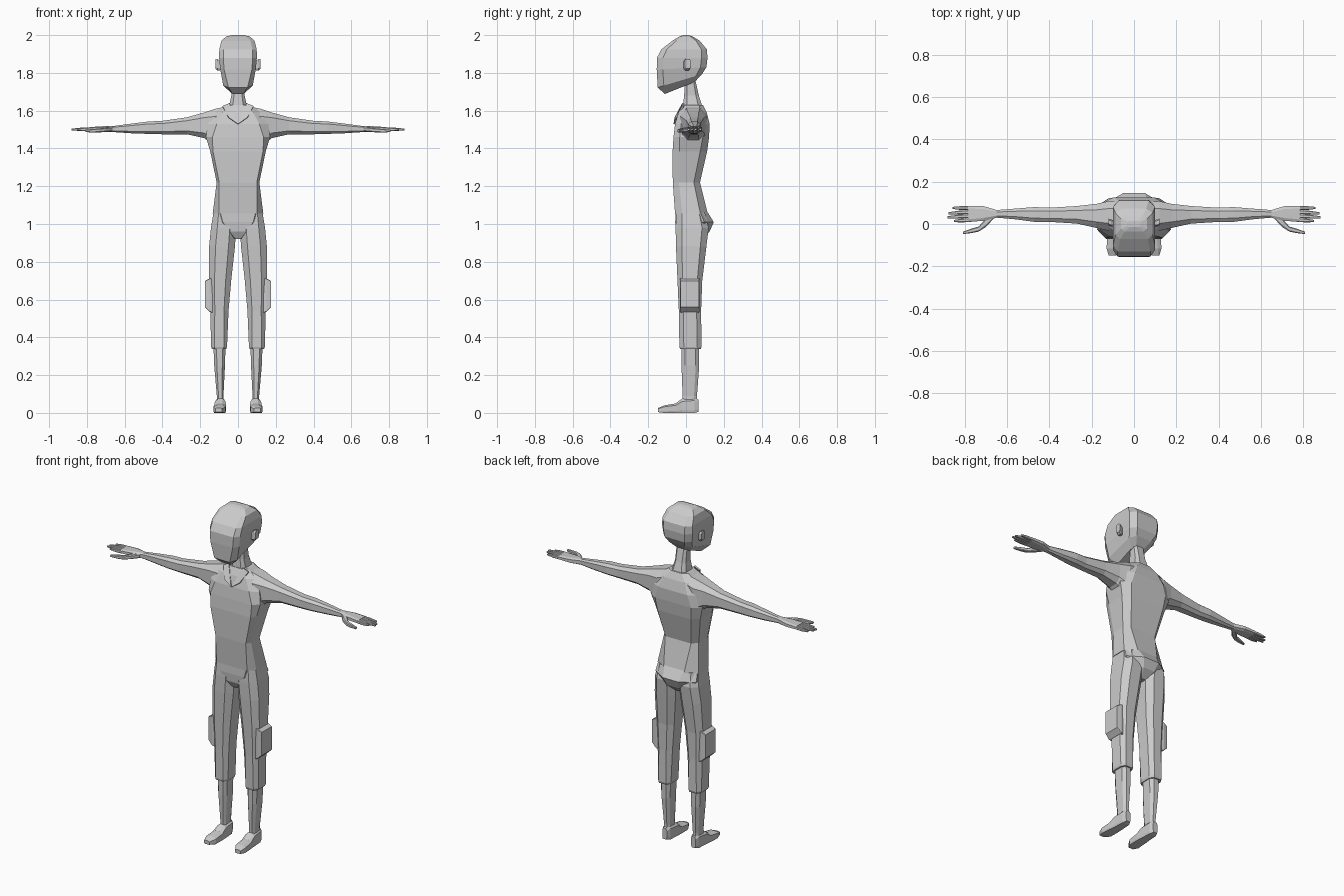
import bpy, bmesh
from mathutils import Vector

grey = bpy.data.materials.new("light_grey")
grey.diffuse_color = (0.6, 0.6, 0.6, 1)


def ring(u0, u1, v0, v1, lo=0.4, hi=0.4, side=0.4):
    """Eight-sided outline; lo/hi are the corner cuts at the v0/v1 ends."""
    hu, hv = (u1 - u0) / 2, (v1 - v0) / 2
    a, b, c = lo * hu, hi * hu, side * hv
    return [(u0 + a, v0), (u1 - a, v0), (u1, v0 + c), (u1, v1 - c),
            (u1 - b, v1), (u0 + b, v1), (u0, v1 - c), (u0, v0 + c)]


def loft(name, axis, sections, mirror=False, tilts=None):
    """Skin rings along an axis; each section is (position, *ring args)."""
    bm = bmesh.new()
    loops = []
    for i, (p, *args) in enumerate(sections):
        t = tilts[i] if tilts else 0
        place = {'X': lambda u, v: (p, u, v),
                 'Y': lambda u, v: (u, p, v),
                 'Z': lambda u, v: (u, v, p + t * v)}[axis]
        loops.append([bm.verts.new(place(u, v)) for u, v in ring(*args)])
    for a, b in zip(loops, loops[1:]):
        for i in range(8):
            j = (i + 1) % 8
            bm.faces.new((a[i], a[j], b[j], b[i]))
    bm.faces.new(loops[0])
    bm.faces.new(loops[-1])
    return finish(name, bm, mirror)


def finish(name, bm, mirror=False):
    bmesh.ops.recalc_face_normals(bm, faces=bm.faces)
    me = bpy.data.meshes.new(name)
    bm.to_mesh(me)
    bm.free()
    me.materials.append(grey)
    ob = bpy.data.objects.new(name, me)
    bpy.context.collection.objects.link(ob)
    if mirror:
        m = ob.modifiers.new("mirror", 'MIRROR')
        m.use_mirror_merge = False
    return ob


def sym(z, w, y0, y1, *cuts):
    return (z, -w, w, y0, y1, *cuts)


# Head: tilted jaw rings, upright skull, rounded crown
loft("head", 'Z', [
    sym(1.733, 0.040, -0.112, 0.045, 0.30, 0.40, 0.30),
    sym(1.768, 0.078, -0.150, 0.085, 0.35, 0.35, 0.28),
    sym(1.825, 0.094, -0.155, 0.108, 0.22, 0.30, 0.24),
    sym(1.880, 0.100, -0.154, 0.114, 0.22, 0.30, 0.24),
    sym(1.925, 0.099, -0.130, 0.110, 0.22, 0.30, 0.24),
    sym(1.970, 0.088, -0.072, 0.073, 0.25, 0.35, 0.28),
    sym(1.993, 0.062, -0.035, 0.035, 0.30, 0.35, 0.30),
    sym(2.000, 0.030, -0.015, 0.015, 0.30, 0.35, 0.30),
], tilts=[0.4, 0.3, 0.05, 0, 0, 0, 0, 0])

loft("ear", 'X', [
    (0.090, -0.010, 0.015, 1.815, 1.860),
    (0.108, -0.012, 0.022, 1.812, 1.872),
    (0.120, -0.006, 0.025, 1.822, 1.874),
], mirror=True)

# Neck leaning forward into the head
loft("neck", 'Z', [
    sym(1.56, 0.062, -0.030, 0.100),
    sym(1.63, 0.046, -0.015, 0.084),
    sym(1.68, 0.035, -0.010, 0.068),
    sym(1.76, 0.034, -0.005, 0.050),
])

# Shirt body
loft("shirt", 'Z', [
    sym(1.055, 0.134, -0.058, 0.115, 0.25, 0.50, 0.45),
    sym(1.220, 0.113, -0.070, 0.074, 0.12, 0.25, 0.45),
    sym(1.385, 0.147, -0.071, 0.112, 0.10, 0.25, 0.40),
    sym(1.460, 0.170, -0.066, 0.122, 0.20, 0.30, 0.35),
    sym(1.530, 0.160, -0.058, 0.125, 0.30, 0.40, 0.35),
    sym(1.590, 0.125, -0.040, 0.110, 0.35, 0.45, 0.40),
    sym(1.630, 0.065, -0.018, 0.090, 0.40, 0.45, 0.40),
])

# Open collar flaps, thin strips down to the V of the neckline
bm = bmesh.new()
flap = [(0.046, -0.020, 1.640), (0.082, -0.020, 1.625),
        (0.050, -0.060, 1.565), (0.000, -0.066, 1.530)]
front = [bm.verts.new(c) for c in flap]
back = [bm.verts.new(Vector(c) + Vector((0, 0.009, -0.003))) for c in flap]
bm.faces.new(front)
bm.faces.new(back[::-1])
for i in range(4):
    j = (i + 1) % 4
    bm.faces.new((front[i], back[i], back[j], front[j]))
finish("collar_flap", bm, mirror=True)

# Arm from inside the shoulder to the palm
loft("arm", 'X', [
    (0.060, -0.025, 0.105, 1.450, 1.622, 0.5, 0.5),
    (0.120, -0.032, 0.108, 1.410, 1.610, 0.5, 0.5),
    (0.180, -0.018, 0.095, 1.455, 1.590, 0.5, 0.5),
    (0.270, 0.002, 0.085, 1.475, 1.565, 0.5, 0.5),
    (0.400, 0.010, 0.077, 1.475, 1.546, 0.5, 0.5),
    (0.470, 0.010, 0.080, 1.477, 1.543, 0.5, 0.5),
    (0.560, 0.022, 0.073, 1.480, 1.532, 0.5, 0.5),
    (0.650, 0.030, 0.066, 1.486, 1.520, 0.5, 0.5),
    (0.710, 0.015, 0.084, 1.488, 1.518, 0.4, 0.4),
    (0.785, 0.010, 0.085, 1.491, 1.513, 0.3, 0.3),
], mirror=True)

# Fingers, slightly fanned
for i, (y, tip_y, tip_x) in enumerate([(0.019, 0.014, 0.852), (0.038, 0.032, 0.882),
                                       (0.057, 0.051, 0.878), (0.075, 0.076, 0.858)]):
    loft(f"finger_{i + 1}", 'X', [
        (0.770, y - 0.009, y + 0.009, 1.493, 1.511),
        ((0.78 + tip_x) / 2, (y + tip_y) / 2 - 0.009, (y + tip_y) / 2 + 0.009, 1.492, 1.510),
        (tip_x, tip_y - 0.005, tip_y + 0.005, 1.496, 1.505),
    ], mirror=True)

loft("thumb", 'X', [
    (0.665, 0.025, 0.050, 1.490, 1.514),
    (0.700, -0.014, 0.028, 1.487, 1.511),
    (0.735, -0.036, -0.012, 1.485, 1.506),
    (0.770, -0.043, -0.022, 1.484, 1.503),
    (0.808, -0.048, -0.036, 1.487, 1.499),
], mirror=True)

# Pelvis with the seat pushed out at the back
loft("pelvis", 'Z', [
    sym(1.070, 0.128, -0.056, 0.110, 0.25, 0.50, 0.45),
    sym(1.010, 0.134, -0.057, 0.147, 0.40, 0.62, 0.50),
    sym(0.960, 0.090, -0.052, 0.125, 0.50, 0.60, 0.50),
    sym(0.920, 0.022, -0.030, 0.080, 0.40, 0.40, 0.40),
])

# Trouser leg, ending in an open-looking cuff below the knee
loft("trouser_leg", 'Z', [
    (1.060, 0.020, 0.130, -0.052, 0.100, 0.5, 0.5),
    (0.980, 0.010, 0.143, -0.055, 0.120, 0.5, 0.5),
    (0.880, 0.016, 0.153, -0.053, 0.108, 0.5, 0.5),
    (0.700, 0.036, 0.154, -0.045, 0.086, 0.5, 0.5),
    (0.540, 0.050, 0.147, -0.038, 0.080, 0.5, 0.5),
    (0.350, 0.058, 0.142, -0.035, 0.082, 0.4, 0.4),
    (0.338, 0.062, 0.138, -0.031, 0.078, 0.4, 0.4),
], mirror=True)

# Cargo pocket on the outer thigh
loft("pocket", 'X', [
    (0.135, -0.030, 0.070, 0.530, 0.715, 0.05, 0.05, 0.03),
    (0.150, -0.032, 0.072, 0.535, 0.712, 0.05, 0.05, 0.03),
    (0.176, -0.028, 0.068, 0.560, 0.698, 0.05, 0.05, 0.03),
], mirror=True)

loft("shin", 'Z', [
    (0.360, 0.066, 0.130, -0.025, 0.070, 0.5, 0.5),
    (0.250, 0.069, 0.126, -0.024, 0.070, 0.5, 0.5),
    (0.090, 0.077, 0.112, -0.018, 0.058, 0.5, 0.5),
    (0.050, 0.076, 0.113, -0.018, 0.060, 0.5, 0.5),
], mirror=True)

loft("foot", 'Y', [
    (0.066, 0.080, 0.110, 0.005, 0.070, 0.2, 0.4),
    (0.045, 0.070, 0.118, 0.000, 0.082, 0.1, 0.5),
    (-0.020, 0.066, 0.122, 0.000, 0.076, 0.1, 0.6),
    (-0.055, 0.064, 0.126, 0.000, 0.050, 0.1, 0.6),
    (-0.115, 0.065, 0.130, 0.000, 0.040, 0.1, 0.5),
    (-0.148, 0.085, 0.120, 0.004, 0.026, 0.2, 0.4),
], mirror=True)
